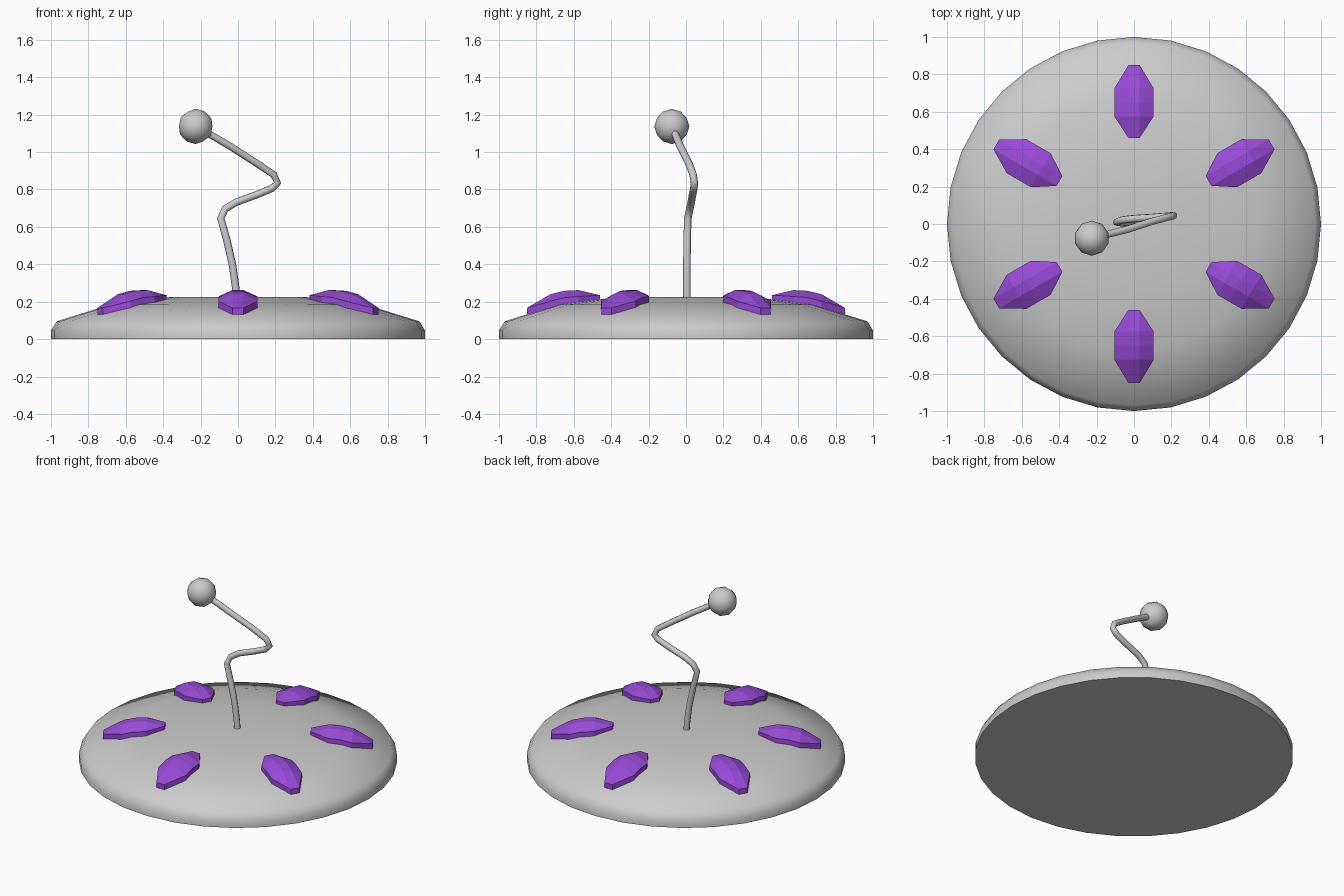
import bpy, bmesh, math
from mathutils import Matrix

if "Cube" in bpy.data.objects:
    bpy.data.objects.remove(bpy.data.objects["Cube"])


def material(name, rgb):
    m = bpy.data.materials.new(name)
    m.diffuse_color = (*rgb, 1)
    m.use_nodes = True
    m.node_tree.nodes["Principled BSDF"].inputs["Base Color"].default_value = m.diffuse_color
    return m


GREY = material("light_grey", (0.60, 0.60, 0.60))
PURPLE = material("purple", (0.31, 0.07, 0.68))


def finish(bm, name, mat, smooth_angle=None):
    bmesh.ops.recalc_face_normals(bm, faces=bm.faces)
    me = bpy.data.meshes.new(name)
    bm.to_mesh(me)
    bm.free()
    me.materials.append(mat)
    ob = bpy.data.objects.new(name, me)
    bpy.context.collection.objects.link(ob)
    if smooth_angle:
        bpy.ops.object.select_all(action='DESELECT')
        ob.select_set(True)
        bpy.context.view_layer.objects.active = ob
        bpy.ops.object.shade_smooth_by_angle(angle=math.radians(smooth_angle))
    return ob


def bridge(bm, a, b):
    n = len(a)
    for i in range(n):
        bm.faces.new((a[i], a[(i + 1) % n], b[(i + 1) % n], b[i]))


# Shallow domed disc with a closed flat underside
bm = bmesh.new()
SIDES = 32
rings = []
for r, z in [(1.0, 0), (1.0, 0.045), (0.97, 0.095), (0.68, 0.185), (0.36, 0.225)]:
    rings.append([bm.verts.new((r * math.cos(math.tau * i / SIDES),
                                r * math.sin(math.tau * i / SIDES), z))
                  for i in range(SIDES)])
for a, b in zip(rings, rings[1:]):
    bridge(bm, a, b)
bm.faces.new(rings[0])
bm.faces.new(rings[-1])
finish(bm, "domed_disc", GREY, 60)

# Six faceted gems around the dome: rows of (radius, half width, ridge z, edge z, base z)
ROWS = [(0.46, 0.03, 0.235, 0.235, 0.200),
        (0.575, 0.105, 0.262, 0.228, 0.180),
        (0.65, 0.105, 0.258, 0.222, 0.168),
        (0.725, 0.105, 0.240, 0.203, 0.153),
        (0.85, 0.03, 0.167, 0.167, 0.125)]
for k in range(6):
    bm = bmesh.new()
    sections = []
    for r, w, ridge, edge, base in ROWS:
        pts = [(-w, base), (-w, edge), (-0.03, ridge), (0.03, ridge), (w, edge), (w, base)]
        sections.append([bm.verts.new((r, y, z)) for y, z in pts])
    for a, b in zip(sections, sections[1:]):
        bridge(bm, a, b)
    bm.faces.new(sections[0])
    bm.faces.new(sections[-1])
    bmesh.ops.remove_doubles(bm, verts=bm.verts, dist=0.0005)
    bm.transform(Matrix.Rotation(math.radians(30 + 60 * k), 4, 'Z'))
    finish(bm, f"gem_{k + 1}", PURPLE)

# Bent antenna stem
PATH = [(-0.005, 0.005, 0.18), (-0.013, 0.005, 0.28), (-0.03, 0.005, 0.40),
        (-0.06, 0.006, 0.53), (-0.092, 0.01, 0.645), (-0.07, 0.02, 0.695),
        (-0.01, 0.028, 0.732), (0.10, 0.035, 0.772), (0.18, 0.042, 0.805),
        (0.212, 0.045, 0.835), (0.19, 0.038, 0.88), (0.10, 0.015, 0.94),
        (-0.04, -0.03, 1.03), (-0.21, -0.072, 1.13)]
cu = bpy.data.curves.new("antenna_stem", 'CURVE')
cu.dimensions = '3D'
cu.bevel_depth = 0.02
cu.bevel_resolution = 2
cu.use_fill_caps = True
sp = cu.splines.new('POLY')
sp.points.add(len(PATH) - 1)
for p, co in zip(sp.points, PATH):
    p.co = (*co, 1)
sp.use_smooth = True
cu.materials.append(GREY)
bpy.context.collection.objects.link(bpy.data.objects.new("antenna_stem", cu))

# Ball on the antenna tip
bm = bmesh.new()
bmesh.ops.create_icosphere(bm, subdivisions=2, radius=0.094,
                           matrix=Matrix.Translation((-0.226, -0.076, 1.137)))
finish(bm, "antenna_ball", GREY, 60)
